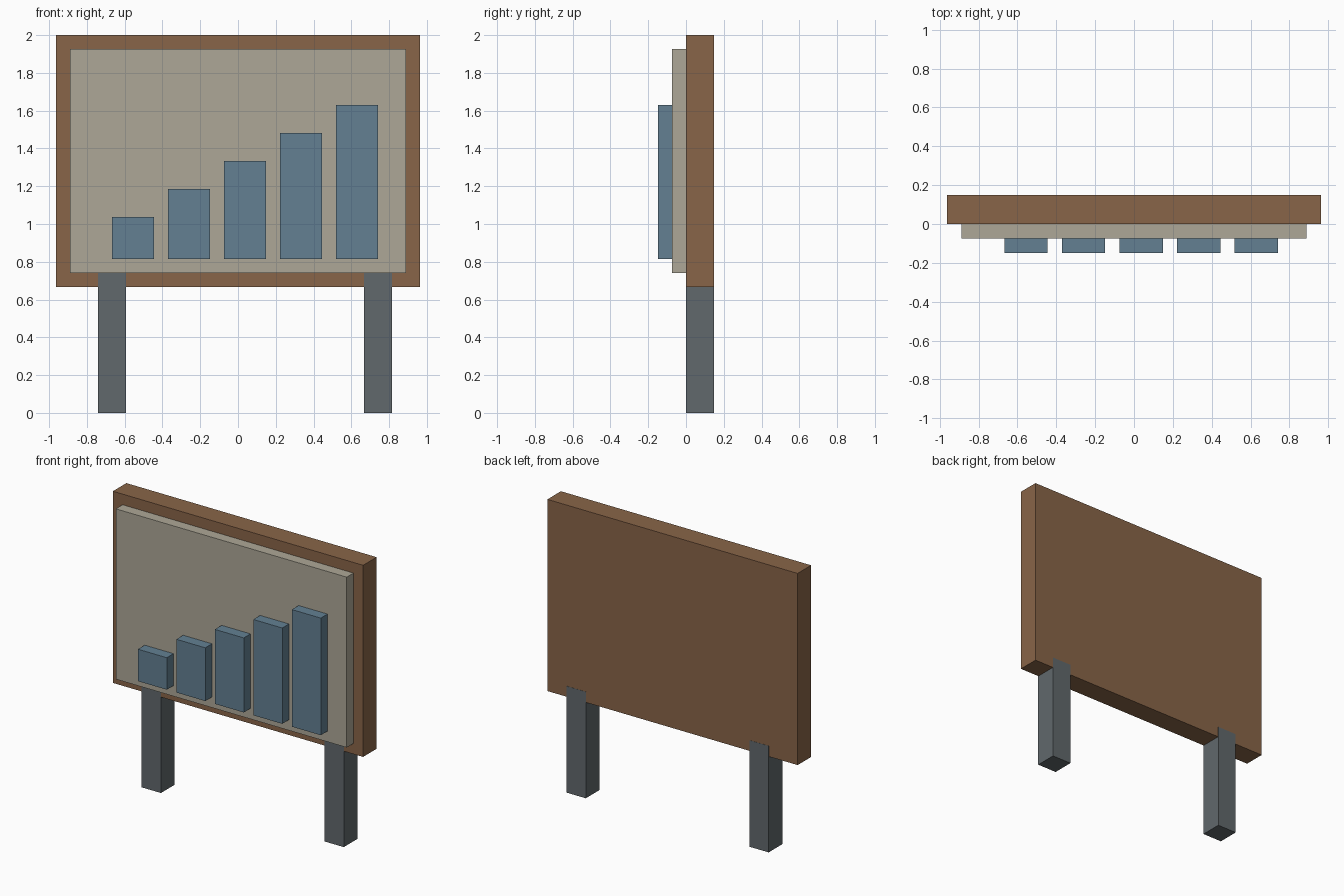
import bpy

if "Cube" in bpy.data.objects:
    bpy.data.objects.remove(bpy.data.objects["Cube"])

U = 2.0 / 27.0   # the model sits on a regular grid: 27 units tall


def material(name, rgb):
    m = bpy.data.materials.new(name)
    m.diffuse_color = (*rgb, 1.0)
    m.use_nodes = True
    m.node_tree.nodes["Principled BSDF"].inputs["Base Color"].default_value = m.diffuse_color
    return m


BROWN = material("brown_wood", (0.25, 0.13, 0.065))
BEIGE = material("beige_paper", (0.42, 0.39, 0.31))
BLUE = material("blue_bar", (0.125, 0.216, 0.29))
STEEL = material("grey_leg", (0.12, 0.14, 0.15))


def box(name, x, y, z, mat, grow_y=0.0):
    """Box from (min, max) ranges in grid units."""
    centre = [(a + b) / 2 * U for a, b in (x, y, z)]
    size = [(b - a) * U for a, b in (x, y, z)]
    size[1] += grow_y
    bpy.ops.mesh.primitive_cube_add(size=1, location=centre)
    ob = bpy.context.object
    ob.name = name
    ob.scale = size
    bpy.ops.object.transform_apply(location=False, rotation=False, scale=True)
    ob.data.materials.append(mat)
    return ob


# Board and the panel on its front
box("board", (-13, 13), (0, 2), (9, 27), BROWN)
box("panel", (-12, 12), (-1, 0), (10, 26), BEIGE)

# Rising chart bars
for i in range(5):
    x = -9 + 4 * i
    box(f"chart_bar_{i + 1}", (x, x + 3), (-2, -1), (11, 14 + 2 * i), BLUE)

# Legs, let into the board; a hair deeper so their faces show over it
for side, x in (("left", -10), ("right", 9)):
    box(f"{side}_leg", (x, x + 2), (0, 2), (0, 10), STEEL, grow_y=0.002)
